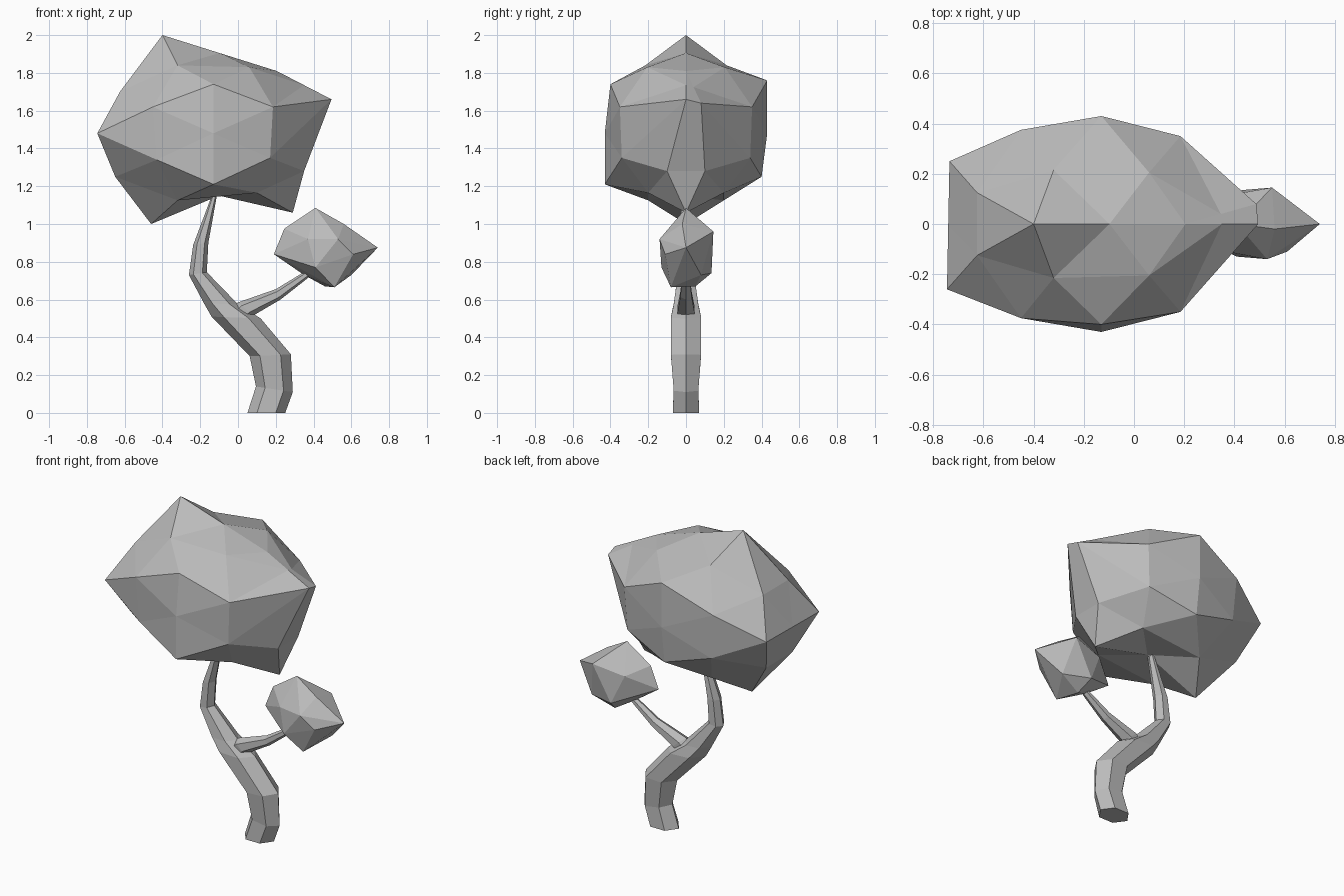
import bpy
import bmesh
from mathutils import Vector
from math import cos, sin, pi

if "Cube" in bpy.data.objects:
    bpy.data.objects.remove(bpy.data.objects["Cube"], do_unlink=True)

# Single flat colour
grey = bpy.data.materials.new("mid_grey")
grey.use_nodes = True
tone = (0.5, 0.5, 0.5, 1)
grey.diffuse_color = tone
grey.node_tree.nodes["Principled BSDF"].inputs["Base Color"].default_value = tone


def finish(name, bm):
    bmesh.ops.recalc_face_normals(bm, faces=bm.faces[:])
    mesh = bpy.data.meshes.new(name)
    bm.to_mesh(mesh)
    bm.free()
    mesh.materials.append(grey)
    obj = bpy.data.objects.new(name, mesh)
    bpy.context.collection.objects.link(obj)
    return obj


def limb(name, rings, sides=6):
    """Loft rings given as left point (x, z), right point (x, z), half depth."""
    bm = bmesh.new()
    loops = []
    for (lx, lz), (rx, rz), depth in rings:
        loop = []
        for i in range(sides):
            a = 2 * pi * i / sides
            t = (1 + cos(a)) / 2
            y = depth * sin(a) / sin(pi / 3)
            loop.append(bm.verts.new((lx + (rx - lx) * t, y, lz + (rz - lz) * t)))
        loops.append(loop)
    for low, high in zip(loops, loops[1:]):
        for i in range(sides):
            j = (i + 1) % sides
            bm.faces.new((low[i], low[j], high[j], high[i]))
    bm.faces.new(loops[0])
    bm.faces.new(loops[-1])
    return finish(name, bm)


# Crooked trunk and side branch
limb("trunk", [
    ((.05, 0), (.25, 0), .07),
    ((.095, .14), (.29, .11), .065),
    ((.062, .3), (.28, .31), .08),
    ((-.14, .51), (.12, .5), .08),
    ((-.18, .58), (0, .575), .065),
    ((-.26, .73), (-.165, .745), .042),
    ((-.237, .89), (-.157, .9), .04),
    ((-.135, 1.16), (-.11, 1.16), .02),
    ((-.125, 1.22), (-.1, 1.22), .015),
])
limb("side_branch", [
    ((-.04, .55), (.03, .47), .04),
    ((0, .585), (.08, .515), .045),
    ((.2, .655), (.225, .6), .03),
    ((.34, .74), (.365, .71), .02),
    ((.4, .79), (.42, .76), .015),
])

# Large crown: a 12 point cage, each triangle split in four
cage = {
    "top_l": (-.4, 0, 2.0), "top_r": (.205, 0, 1.81),
    "low_l": (-.46, 0, 1.0), "low_r": (.29, 0, 1.06),
    "front_up": (-.13, -.4, 1.74), "back_up": (-.13, .43, 1.76),
    "front_low": (-.13, -.43, 1.21), "back_low": (-.13, .4, 1.25),
    "left_f": (-.745, -.26, 1.48), "left_b": (-.735, .25, 1.48),
    "right_f": (.495, 0, 1.66), "right_b": (.487, .08, 1.64),
}
triangles = [("top_l", "top_r", s + "_up") for s in ("front", "back")]
triangles += [("low_l", "low_r", s + "_low") for s in ("front", "back")]
for side, s in (("left", "l"), ("right", "r")):
    f, b = side + "_f", side + "_b"
    triangles += [(f, b, "top_" + s), (f, b, "low_" + s)]
    for end, c in (("front", f), ("back", b)):
        triangles += [(end + "_up", end + "_low", c),
                      ("top_" + s, end + "_up", c),
                      ("low_" + s, end + "_low", c)]

# Split points that bulge away from a straight midpoint
bulges = {}
for end, f, s in (("front", "f", -1), ("back", "b", 1)):
    up, low, left, right = end + "_up", end + "_low", "left_" + f, "right_" + f
    for pair, (x, y, z) in (
            ((up, right), (.185, .35, 1.62)), ((low, right), (.17, .34, 1.35)),
            (("low_r", right), (.35, .1, 1.28)), ((up, left), (-.45, .375, 1.62)),
            ((low, left), (-.43, .365, 1.34)), ((up, low), (-.13, .43, 1.48)),
            (("top_l", up), (-.32, .215, 1.84)), (("top_r", up), (.06, .205, 1.83)),
            (("top_l", left), (-.625, .125, 1.7)), (("low_l", left), (-.65, .13, 1.25)),
            (("low_l", low), (-.32, .2, 1.125)), (("low_r", low), (.1, .2, 1.165))):
        bulges[frozenset(pair)] = (x, s * y, z)
bulges[frozenset(("low_l", "low_r"))] = (-.1, 0, 1.15)

bm = bmesh.new()
corners = {k: bm.verts.new(v) for k, v in cage.items()}
splits = {}


def split(a, b):
    key = frozenset((a, b))
    if key not in splits:
        middle = (Vector(cage[a]) + Vector(cage[b])) / 2
        splits[key] = bm.verts.new(bulges.get(key, middle))
    return splits[key]


for a, b, c in triangles:
    ab, bc, ca = split(a, b), split(b, c), split(c, a)
    for tri in ((corners[a], ab, ca), (corners[b], bc, ab),
                (corners[c], ca, bc), (ab, bc, ca)):
        bm.faces.new(tri)
finish("large_crown", bm)

# Small crown: faceted hull
bm = bmesh.new()
for p in [(.74, 0, .875), (.41, 0, 1.085), (.19, 0, .84), (.245, 0, .975),
          (.55, .145, .96), (.43, .135, .74), (.53, -.14, .92), (.41, -.13, .77),
          (.61, -.11, .84), (.56, -.02, 1.0), (.37, -.11, .92), (.35, .11, .92),
          (.46, .05, .67), (.51, -.08, .665), (.6, .08, .73), (.35, 0, .73)]:
    bm.verts.new(p)
hull = bmesh.ops.convex_hull(bm, input=bm.verts[:])
spare = {v for v in hull["geom_interior"] if isinstance(v, bmesh.types.BMVert)}
bmesh.ops.delete(bm, geom=list(spare), context="VERTS")
finish("small_crown", bm)
